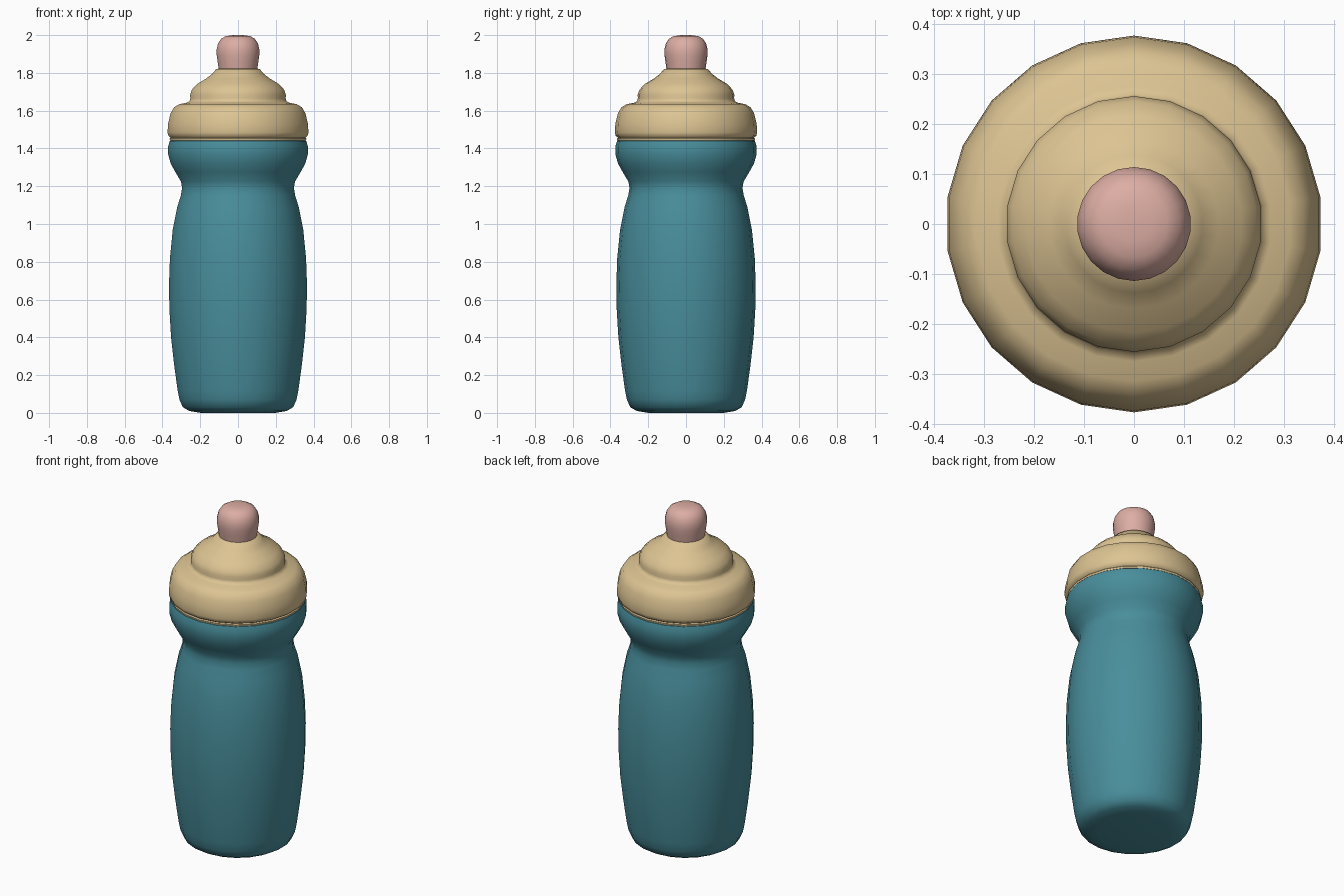
import bpy, bmesh, math

cube = bpy.data.objects.get("Cube")
if cube:
    bpy.data.objects.remove(cube, do_unlink=True)

SIDES = 22


def material(name, rgb):
    mat = bpy.data.materials.new(name)
    mat.use_nodes = True
    mat.diffuse_color = (*rgb, 1)
    bsdf = mat.node_tree.nodes["Principled BSDF"]
    bsdf.inputs["Base Color"].default_value = (*rgb, 1)
    bsdf.inputs["Roughness"].default_value = 0.6
    return mat


def lathe(name, profile, mat):
    """Turn a (radius, height) profile, listed bottom to top, into a closed solid."""
    bm = bmesh.new()
    rings = []
    for r, z in profile:
        ring = []
        for i in range(SIDES):
            a = math.pi / 2 + math.tau * i / SIDES
            ring.append(bm.verts.new((r * math.cos(a), r * math.sin(a), z)))
        rings.append(ring)
    for low, high in zip(rings, rings[1:]):
        for i in range(SIDES):
            j = (i + 1) % SIDES
            bm.faces.new((low[i], low[j], high[j], high[i]))
    bm.faces.new(rings[0][::-1])
    bm.faces.new(rings[-1])
    mesh = bpy.data.meshes.new(name)
    bm.to_mesh(mesh)
    bm.free()
    mesh.materials.append(mat)
    obj = bpy.data.objects.new(name, mesh)
    bpy.context.collection.objects.link(obj)
    bpy.ops.object.select_all(action="DESELECT")
    obj.select_set(True)
    bpy.context.view_layer.objects.active = obj
    bpy.ops.object.shade_smooth_by_angle(angle=math.radians(50))
    return obj


teal = material("teal", (0.065, 0.27, 0.33))
cream = material("cream", (0.72, 0.55, 0.29))
pink = material("pink", (0.72, 0.42, 0.37))

# Bottle with a rounded base, pinched waist and flared collar
lathe("bottle_body", [
    (0.20, 0.0), (0.26, 0.01), (0.295, 0.03), (0.313, 0.07), (0.323, 0.12),
    (0.341, 0.25), (0.358, 0.4), (0.367, 0.55), (0.369, 0.68), (0.364, 0.82),
    (0.349, 0.97), (0.325, 1.09), (0.306, 1.15), (0.299, 1.19), (0.305, 1.225),
    (0.335, 1.275), (0.360, 1.32), (0.374, 1.37), (0.374, 1.41), (0.365, 1.44),
    (0.345, 1.445)], teal)

# Screw lid with a rolled rim and a stepped dome
lathe("lid", [
    (0.33, 1.44), (0.364, 1.442), (0.366, 1.452), (0.360, 1.457), (0.372, 1.466),
    (0.377, 1.485), (0.374, 1.53), (0.361, 1.585), (0.342, 1.618), (0.315, 1.634),
    (0.275, 1.642), (0.259, 1.65), (0.255, 1.665), (0.256, 1.685), (0.246, 1.712),
    (0.217, 1.742), (0.170, 1.770), (0.138, 1.795), (0.117, 1.82), (0.09, 1.825)],
    cream)

# Soft drinking spout
lathe("spout", [
    (0.100, 1.80), (0.104, 1.825), (0.109, 1.86), (0.114, 1.895), (0.114, 1.925),
    (0.107, 1.955), (0.091, 1.98), (0.067, 1.994), (0.035, 1.999), (0.01, 2.0)], pink)
